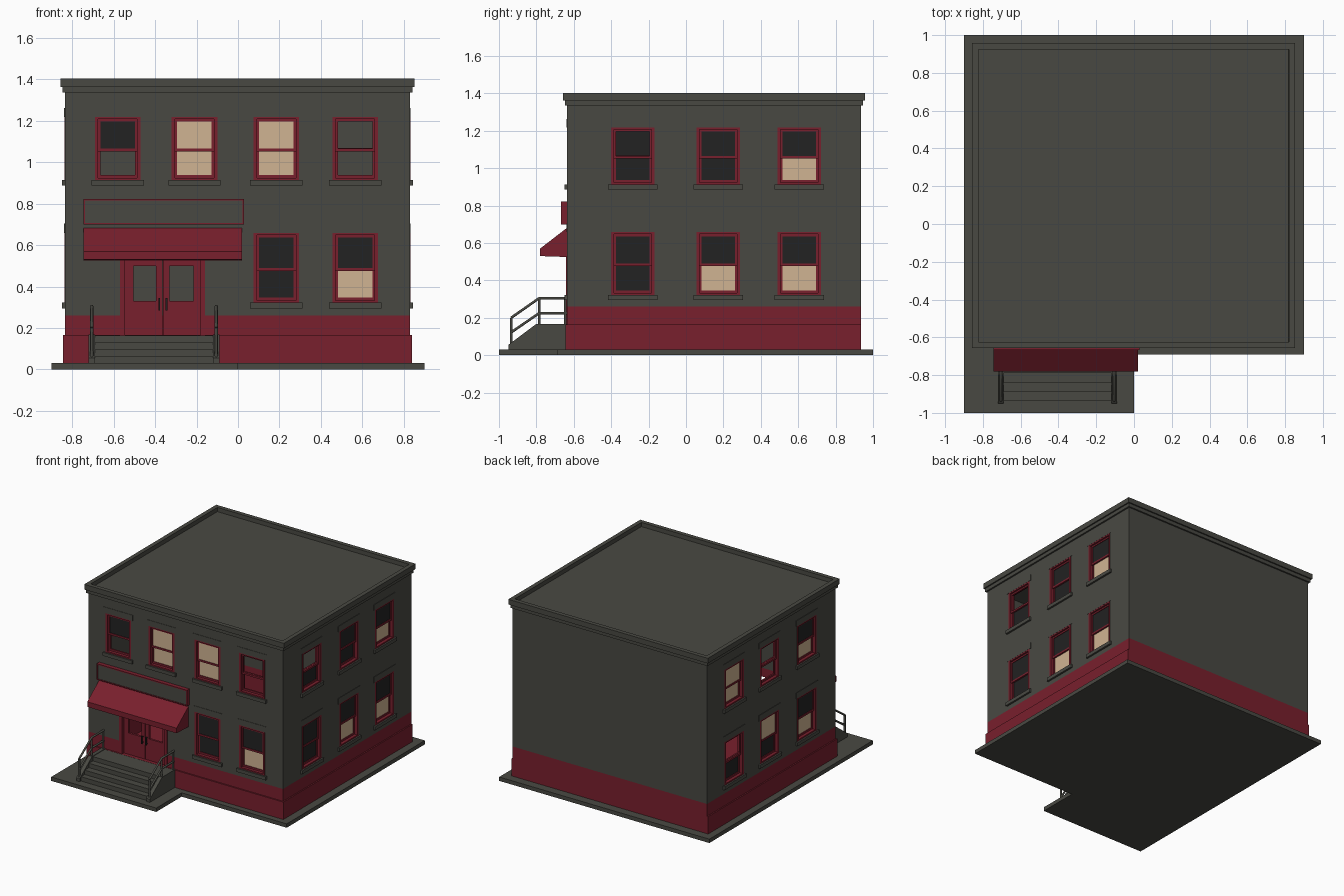
import bpy, bmesh
from mathutils import Vector

if "Cube" in bpy.data.objects:
    bpy.data.objects.remove(bpy.data.objects["Cube"], do_unlink=True)


def material(name, r, g, b):
    m = bpy.data.materials.new(name)
    m.use_nodes = True
    m.diffuse_color = (r, g, b, 1)
    node = m.node_tree.nodes["Principled BSDF"]
    node.inputs["Base Color"].default_value = (r, g, b, 1)
    node.inputs["Roughness"].default_value = 0.9
    return m


GREY = material("stone grey", 0.066, 0.066, 0.055)
RED = material("dark red", 0.19, 0.014, 0.026)
TAN = material("blind tan", 0.63, 0.456, 0.287)
DARK = material("dark glass", 0.016, 0.016, 0.016)

# Outer planes of the building
X0, X1, Y0, Y1 = -0.835, 0.83, -0.635, 0.935
FLOOR, BAND, PLINTH = 0.03, 0.26, 0.165


def finish(bm, name, *mats):
    mesh = bpy.data.meshes.new(name)
    bm.to_mesh(mesh)
    bm.free()
    for m in mats:
        mesh.materials.append(m)
    ob = bpy.data.objects.new(name, mesh)
    bpy.context.collection.objects.link(ob)
    return ob


def add_box(bm, x0, x1, y0, y1, z0, z1):
    lo = Vector((min(x0, x1), min(y0, y1), min(z0, z1)))
    hi = Vector((max(x0, x1), max(y0, y1), max(z0, z1)))
    verts = bmesh.ops.create_cube(bm, size=1)["verts"]
    for v in verts:
        v.co = (lo + hi) / 2 + v.co * (hi - lo)
    return list({f for v in verts for f in v.link_faces})


def box(name, mat, *dims):
    bm = bmesh.new()
    add_box(bm, *dims)
    return finish(bm, name, mat)


def prism(name, mat, points, direction):
    """Closed profile pushed along a direction."""
    bm = bmesh.new()
    face = bm.faces.new([bm.verts.new(p) for p in points])
    out = bmesh.ops.extrude_face_region(bm, geom=[face])["geom"]
    bmesh.ops.translate(bm, vec=direction,
                        verts=[g for g in out if isinstance(g, bmesh.types.BMVert)])
    bmesh.ops.recalc_face_normals(bm, faces=bm.faces)
    return finish(bm, name, mat)


def wall_box(bm, side, u0, u1, d0, d1, z0, z1):
    """Box on a wall: u runs along it, d points out of it."""
    if side == "front":
        add_box(bm, u0, u1, Y0 - d0, Y0 - d1, z0, z1)
    elif side == "left":
        add_box(bm, X1 + d0, X1 + d1, u0, u1, z0, z1)
    else:
        add_box(bm, X0 - d0, X0 - d1, u0, u1, z0, z1)


def wall_ring(bm, side, outer, inner, d0, d1):
    """Rectangular frame; outer and inner are (u0, u1, z0, z1)."""
    a, b, c, d = outer
    e, f, g, h = inner
    for u0, u1, z0, z1 in ((a, e, c, d), (f, b, c, d), (e, f, c, g), (e, f, h, d)):
        wall_box(bm, side, u0, u1, d0, d1, z0, z1)


# Ground slab with the forecourt in front of the stairs
prism("ground_slab", GREY, [(-0.9, -1, 0), (0, -1, 0), (0, -0.69, 0), (0.9, -0.69, 0),
                            (0.9, 1, 0), (-0.9, 1, 0)], (0, 0, FLOOR))

# Windows: side, centre, storey, upper pane, lower pane (None is an open pane)
FRONT = (-0.58, -0.21, 0.185, 0.565)
SIDE = (-0.285, 0.172, 0.605)
rows = [
    ("front", "upper", FRONT, [(DARK, None), (TAN, TAN), (TAN, TAN), (None, None)]),
    ("front", "lower", FRONT[2:], [(DARK, DARK), (DARK, TAN)]),
    ("left", "upper", SIDE, [(None, DARK), (DARK, DARK), (DARK, TAN)]),
    ("left", "lower", SIDE, [(DARK, DARK), (DARK, TAN), (DARK, TAN)]),
    ("right", "upper", SIDE, [(DARK, TAN), (None, None), (TAN, TAN)]),
    ("right", "lower", SIDE, [(DARK, TAN), (TAN, DARK), (None, DARK)]),
]
HEIGHTS = {"upper": (0.912, 1.217), "lower": (0.32, 0.658)}
THICK = 0.04
holes = bmesh.new()


def window(side, storey, u, panes):
    z0, z1 = HEIGHTS[storey]
    w = 0.11 if side == "front" else 0.117
    mid = (z0 + z1) / 2 - 0.005
    name = f"{side}_{storey}_window_{u:+.1f}"
    wall_box(holes, side, u - w, u + w, -0.06, 0.05, z0, z1)
    # Casing and the two sashes
    bm = bmesh.new()
    wall_ring(bm, side, (u - w, u + w, z0, z1),
              (u - w + 0.016, u + w - 0.016, z0 + 0.012, z1 - 0.01), -THICK, 0.002)
    for lo, hi, d in ((z0 + 0.012, mid + 0.008, -0.034), (mid - 0.008, z1 - 0.01, -0.022)):
        wall_ring(bm, side, (u - w + 0.016, u + w - 0.016, lo, hi),
                  (u - w + 0.027, u + w - 0.027, lo + 0.014, hi - 0.012), d, d + 0.012)
    finish(bm, name + "_frame", RED)
    # Panes
    for pane, lo, hi, d in ((panes[0], mid, z1 - 0.015, -0.018),
                            (panes[1], z0 + 0.015, mid, -0.030)):
        if pane:
            bm = bmesh.new()
            wall_box(bm, side, u - w + 0.02, u + w - 0.02, d, d + 0.003, lo, hi)
            finish(bm, name + "_pane", pane)
    # Sill and lintel
    bm = bmesh.new()
    wall_box(bm, side, u - w - 0.016, u + w + 0.016, -0.02, 0.014, z0 - 0.025, z0 + 0.002)
    wall_box(bm, side, u - w - 0.014, u + w + 0.014, -0.01, 0.003, z1, z1 + 0.045)
    finish(bm, name + "_sill_and_lintel", GREY)


for side, storey, centres, pane_list in rows:
    for u, panes in zip(centres, pane_list):
        window(side, storey, u, panes)

# Hollow walls with openings and a red lower band
DOOR = (-0.57, -0.16, PLINTH, 0.57)
wall_box(holes, "front", DOOR[0], DOOR[1], -0.06, 0.05, DOOR[2], DOOR[3])
cutter = finish(holes, "opening_cutter")
cutter.hide_render = True
bm = bmesh.new()
add_box(bm, X0, X1, Y0, Y1, FLOOR, 1.36)
cavity = add_box(bm, X0 + THICK, X1 - THICK, Y0 + THICK, Y1 - THICK, FLOOR + 0.02, 1.33)
bmesh.ops.reverse_faces(bm, faces=cavity)
walls = finish(bm, "walls", GREY, RED)
cut = walls.modifiers.new("openings", "BOOLEAN")
cut.operation, cut.solver, cut.object = "DIFFERENCE", "EXACT", cutter
bpy.context.view_layer.objects.active = walls
bpy.ops.object.modifier_apply(modifier=cut.name)
bpy.data.objects.remove(cutter, do_unlink=True)
bm = bmesh.new()
bm.from_mesh(walls.data)
bmesh.ops.bisect_plane(bm, geom=bm.verts[:] + bm.edges[:] + bm.faces[:],
                       plane_co=(0, 0, BAND), plane_no=(0, 0, 1))
for f in bm.faces:
    f.material_index = int(f.calc_center_median().z < BAND)
bm.to_mesh(walls.data)
bm.free()

# Plinth on the front and both sides
bm = bmesh.new()
wall_box(bm, "front", X0 - 0.01, X1 + 0.01, 0, 0.01, FLOOR, PLINTH)
for side in ("left", "right"):
    wall_box(bm, side, Y0, Y1, 0, 0.01, FLOOR, PLINTH)
finish(bm, "plinth", RED)

# Stepped cornice with a sunken roof
box("cornice_moulding", GREY, X0 - 0.012, X1 + 0.012, Y0 - 0.012, Y1 + 0.012, 1.335, 1.362)
bm = bmesh.new()
faces = add_box(bm, X0 - 0.022, X1 + 0.022, Y0 - 0.022, Y1 + 0.022, 1.362, 1.402)
top = max(faces, key=lambda f: f.calc_center_median().z)
bmesh.ops.inset_region(bm, faces=[top], thickness=0.046)
bmesh.ops.inset_region(bm, faces=[top], thickness=0.001, depth=-0.032)
finish(bm, "cornice_and_roof", GREY)

# Double door with open lights and pull handles
bm = bmesh.new()
wall_ring(bm, "front", DOOR, (-0.545, -0.18, PLINTH, 0.53), -THICK, 0.006)
for leaf, light in (((-0.545, -0.364), (-0.505, -0.395)), ((-0.361, -0.18), (-0.33, -0.215))):
    wall_ring(bm, "front", (*leaf, PLINTH, 0.53), (*light, 0.33, 0.5), -0.035, -0.018)
finish(bm, "double_door", RED)
bm = bmesh.new()
for u in (-0.38, -0.345):
    wall_box(bm, "front", u - 0.004, u + 0.004, -0.006, 0.002, 0.285, 0.345)
    for z in (0.29, 0.335):
        wall_box(bm, "front", u - 0.003, u + 0.003, -0.02, -0.004, z, z + 0.006)
finish(bm, "door_handles", DARK)

# Sign board with a grey panel, and the sloped awning below it
bm = bmesh.new()
wall_box(bm, "front", -0.745, 0.03, 0, 0.025, 0.698, 0.822)
wall_ring(bm, "front", (-0.745, 0.03, 0.698, 0.822), (-0.737, 0.022, 0.706, 0.814), 0.025, 0.032)
finish(bm, "sign_board", RED)
box("sign_panel", GREY, -0.737, 0.022, Y0 - 0.025, Y0 - 0.028, 0.706, 0.814)
prism("awning", RED, [(-0.745, Y0, 0.525), (-0.745, -0.78, 0.53), (-0.745, -0.78, 0.57),
                      (-0.745, Y0, 0.682)], (0.765, 0, 0))

# Stairs with side walls
LEFT, RIGHT = -0.105, -0.705
profile = [(-0.69, Y0, FLOOR)]
z = FLOOR
for y in (-0.935, -0.89, -0.838, -0.79):
    profile.append((-0.69, y, z))
    z += 0.0335
    profile.append((-0.69, y, z))
profile.append((-0.69, Y0, z))
prism("stairs", GREY, profile, (0.57, 0, 0))
for x, side in ((LEFT, "left"), (RIGHT, "right")):
    a = x - 0.015
    prism(side + "_stair_wall", GREY, [(a, Y0, FLOOR), (a, -0.95, FLOOR), (a, -0.95, 0.055),
                                       (a, -0.8, 0.168), (a, Y0, 0.168)], (0.03, 0, 0))
    # Handrail with a middle rail and posts
    curve = bpy.data.curves.new(side + "_railing", "CURVE")
    curve.dimensions = "3D"
    curve.bevel_depth, curve.bevel_resolution, curve.use_fill_caps = 0.008, 1, True
    paths = [[(-0.935, 0.2), (-0.785, 0.305), (Y0, 0.305)],
             [(-0.935, 0.122), (-0.785, 0.225), (Y0, 0.225)]]
    paths += [[(-0.935, 0.05), (-0.935, 0.2)]]
    paths += [[(y, PLINTH), (y, 0.305)] for y in (-0.785, -0.645)]
    for path in paths:
        spline = curve.splines.new("POLY")
        spline.points.add(len(path) - 1)
        for p, (y, h) in zip(spline.points, path):
            p.co = (x, y, h, 1)
    curve.materials.append(GREY)
    bpy.context.collection.objects.link(bpy.data.objects.new(side + "_railing", curve))
